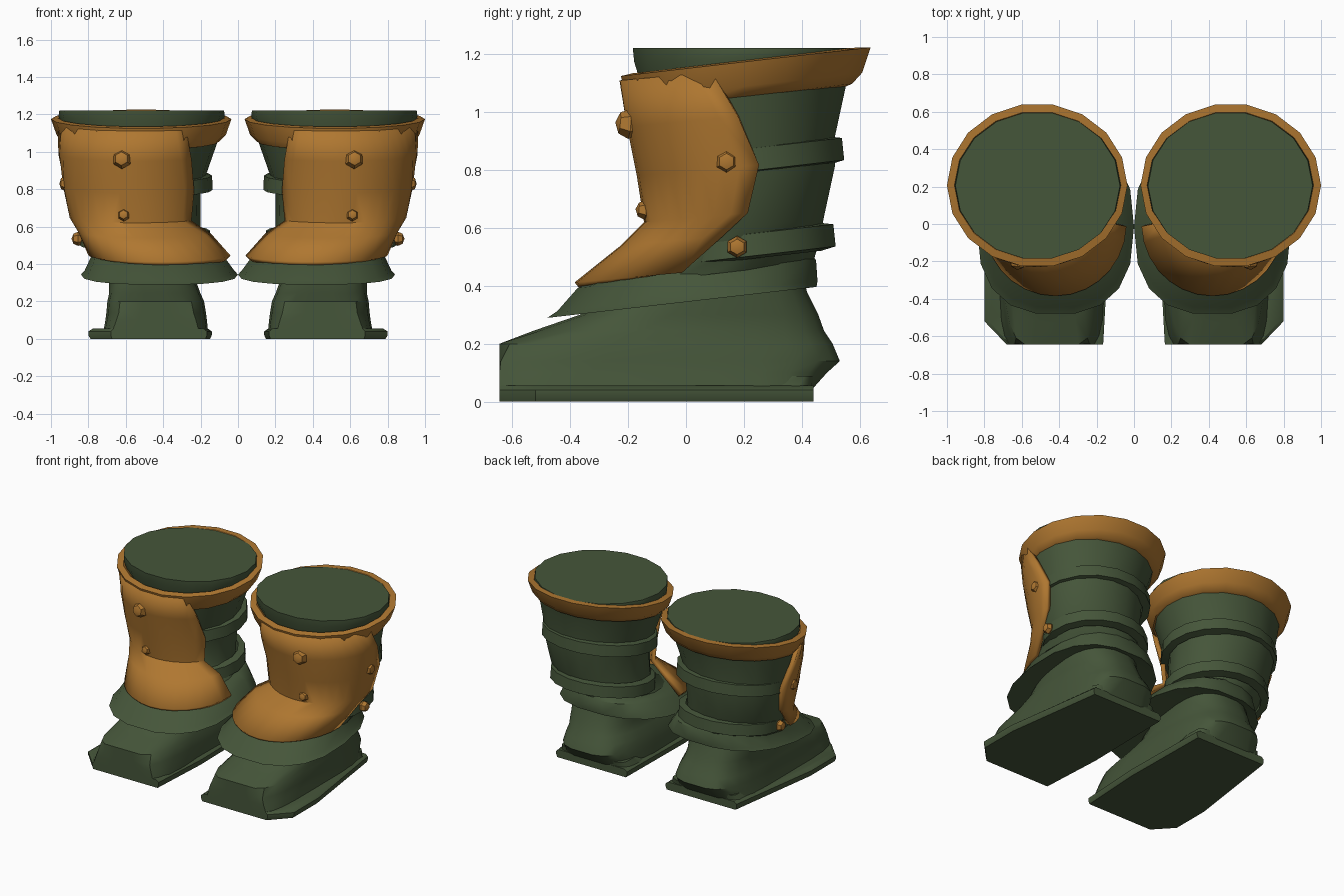
import bpy, bmesh, math
from mathutils import Vector

cube = bpy.data.objects.get("Cube")
if cube:
    bpy.data.objects.remove(cube)


def material(name, rgb):
    m = bpy.data.materials.new(name)
    m.use_nodes = True
    col = (*rgb, 1.0)
    m.diffuse_color = col
    bsdf = next(n for n in m.node_tree.nodes if n.type == 'BSDF_PRINCIPLED')
    bsdf.inputs["Base Color"].default_value = col
    bsdf.inputs["Roughness"].default_value = 0.8
    return m


GREEN = material("dark_green_leather", (0.060, 0.092, 0.042))
ORANGE = material("orange_leather", (0.43, 0.185, 0.030))
SLOPE = 0.115  # every cuff and band rises toward the back


def finish(name, bm, mat, angle=40, thickness=0):
    """Turn a bmesh into a mirrored pair of parts."""
    bmesh.ops.recalc_face_normals(bm, faces=bm.faces)
    me = bpy.data.meshes.new(name)
    bm.to_mesh(me)
    bm.free()
    me.materials.append(mat)
    for p in me.polygons:
        p.use_smooth = True
    me.set_sharp_from_angle(angle=math.radians(angle))
    ob = bpy.data.objects.new(name, me)
    bpy.context.collection.objects.link(ob)
    if thickness:
        s = ob.modifiers.new("Thickness", 'SOLIDIFY')
        s.thickness = thickness
        s.offset = -1
    mir = ob.modifiers.new("Other boot", 'MIRROR')
    mir.use_mirror_merge = False
    return ob


def ring(x0, x1, y0, y1, z, slope=SLOPE, power=2.0, sides=18, clip=-9):
    """Rounded outline filling the given box, tilted about its middle."""
    cx, cy, rx, ry = (x0 + x1) / 2, (y0 + y1) / 2, (x1 - x0) / 2, (y1 - y0) / 2
    pts = []
    for i in range(sides):
        t = math.tau * (i + 0.5) / sides
        s, c = math.sin(t), math.cos(t)
        dx = math.copysign(abs(s) ** (2 / power), s) * rx
        dy = -math.copysign(abs(c) ** (2 / power), c) * ry
        pts.append((cx + dx, max(cy + dy, clip), z + slope * dy))
    return pts


def loft(name, rings, mat, closed=True, caps=True, loop=False, **kw):
    bm = bmesh.new()
    rows = [[bm.verts.new(p) for p in r] for r in rings]
    n = len(rows[0])
    pairs = list(zip(rows, rows[1:])) + ([(rows[-1], rows[0])] if loop else [])
    for a, b in pairs:
        for i in range(n if closed else n - 1):
            j = (i + 1) % n
            bm.faces.new((a[i], a[j], b[j], b[i]))
    if caps:
        bm.faces.new(rows[0])
        bm.faces.new(rows[-1])
    return finish(name, bm, mat, **kw)


# Sole: flat slab, wide at the outer toe, with a slim upper welt
outline = [(.165, -.645), (.68, -.645), (.80, -.52), (.80, -.25), (.70, .44), (.15, .44), (.14, -.2)]


def sole_row(z, k):
    return [(.45 + (x - .45) * k, y, z) for x, y in outline]


loft("sole", [sole_row(0, .97), sole_row(.02, 1), sole_row(.04, 1), sole_row(.055, .93)], GREEN)

# Heel welt
loft("heel_welt", [ring(.16, .70, .15, .44, .05, 0, 5), ring(.18, .68, .22, .45, .088, 0, 5)], GREEN)

# Foot: rounded block, toe cut flat, narrowing up to the ankle
foot = [  # x0, x1, y0, y1, z, power
    (.16, .72, -.70, .44, .045, 5),
    (.165, .71, -.72, .49, .10, 4),
    (.17, .705, -.72, .535, .14, 3.4),
    (.18, .70, -.69, .51, .20, 3.2),
    (.20, .69, -.53, .48, .245, 3),
    (.22, .69, -.37, .46, .30, 2.8),
    (.21, .70, -.24, .42, .38, 2.6),
    (.20, .70, -.20, .41, .43, 2.4),
]
loft("foot", [ring(a, b, c, d, z, 0, p, 24, -.645) for a, b, c, d, z, p in foot], GREEN)

# Flared skirt over the foot
loft("skirt", [
    ring(.18, .70, -.28, .40, .37, power=2.5),
    ring(0, .84, -.485, .457, .343, power=2.5),
    ring(.02, .82, -.45, .46, .365, power=2.5),
    ring(.075, .785, -.38, .455, .44, power=2.4),
    ring(.13, .78, -.30, .44, .47, power=2.2)], GREEN, angle=35)

# Shaft of the boot
loft("shaft", [
    ring(.13, .79, -.28, .445, .44),
    ring(.19, .82, -.13, .465, .52),
    ring(.20, .86, -.10, .48, .60),
    ring(.20, .89, -.11, .52, .78),
    ring(.17, .91, -.14, .52, .88),
    ring(.10, .94, -.18, .565, 1.08)], GREEN)


# Two raised straps round the shaft
def strap(name, x0, x1, y0, y1, z, h):
    d = .05
    loft(name, [
        ring(x0 + d, x1 - d, y0 + d, y1 - d, z - h),
        ring(x0, x1, y0, y1, z - h * .8),
        ring(x0 + .004, x1 - .004, y0 + .004, y1 - .008, z + h * .8),
        ring(x0 + d, x1 - d, y0 + d, y1 - d, z + h)], GREEN, caps=False, loop=True)


strap("upper_strap", .135, .91, -.13, .552, .835, .048)
strap("lower_strap", .145, .85, -.10, .522, .54, .048)

# Top cuff with a flat lip
loft("top_cuff", [
    ring(.13, .91, -.15, .56, 1.05),
    ring(.10, .94, -.19, .58, 1.055),
    ring(.065, .97, -.21, .615, 1.09),
    ring(.035, 1.0, -.232, .645, 1.175),
    ring(.075, .96, -.19, .603, 1.18),
    ring(.13, .91, -.14, .56, 1.13)], ORANGE, caps=False, loop=True, angle=35)

# Closed top filling the cuff
loft("top_filling", [
    ring(.10, .93, -.16, .57, 1.13, .1),
    ring(.07, .96, -.185, .60, 1.19, .04),
    ring(.075, .955, -.19, .60, 1.222, 0)], GREEN, angle=50)

# Shin guard: open shell, wrapped further round the outer side
guard = [  # cx, rx, cy, ry, front z, inner angle, outer angle
    (.52, .46, .20, .43, 1.11, -32, 75),
    (.54, .42, .18, .385, .95, -44, 90),
    (.55, .385, .175, .345, .78, -55, 103),
    (.54, .36, .17, .315, .62, -54, 98),
    (.49, .365, .11, .335, .54, -72, 93),
    (.42, .38, .0, .385, .412, -88, 88),
]
steps = 14
rows = []
for cx, rx, cy, ry, z, a0, a1 in guard:
    row = []
    for i in range(steps + 1):
        t = math.radians(a0 + (a1 - a0) * i / steps)
        up = ry * (1 - math.cos(t))
        row.append((cx + rx * math.sin(t), cy - ry * math.cos(t), z + .09 * up))
    rows.append(row)
loft("shin_guard", rows, ORANGE, closed=False, caps=False, thickness=.03, angle=50)


# Studs: faceted knobs, pointing outward
def stud(name, pos, direction, size, depth):
    bm = bmesh.new()
    bmesh.ops.create_uvsphere(bm, u_segments=6, v_segments=4, radius=1)
    rot = Vector(direction).to_track_quat('Z', 'Y')
    for v in bm.verts:
        p = Vector((v.co.x * size, v.co.y * size, v.co.z * depth))
        v.co = rot @ p + Vector(pos)
    finish(name, bm, ORANGE, angle=30)


stud("upper_front_stud", (.62, -.195, .96), (.1, -1, .1), .052, .05)
stud("lower_front_stud", (.61, -.14, .662), (.1, -1, .1), .034, .035)
stud("upper_side_stud", (.925, .14, .83), (1, 0, 0), .04, .03)
stud("lower_side_stud", (.855, .177, .535), (1, 0, 0), .038, .035)
